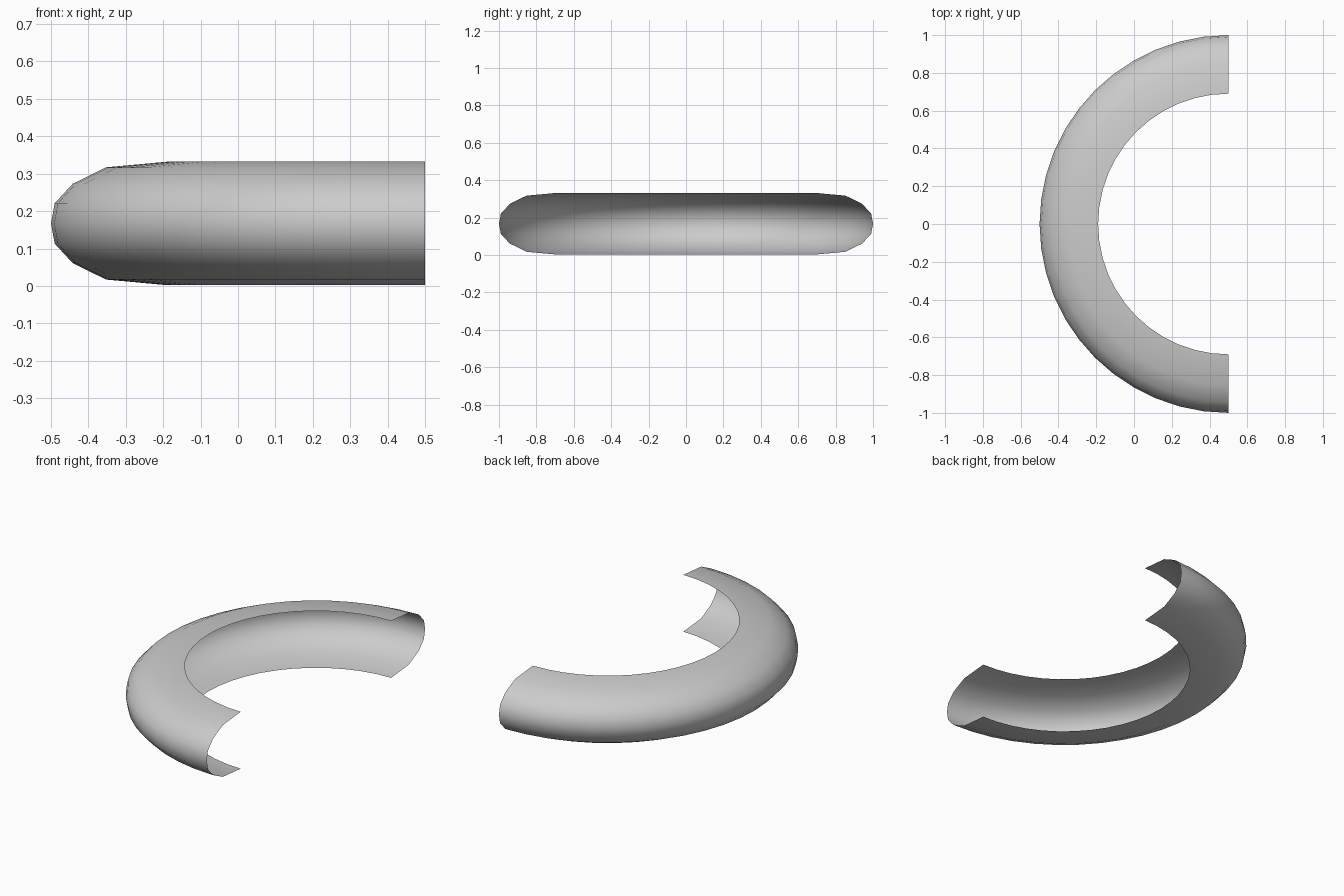
import bpy
import bmesh
from math import pi
from mathutils import Matrix, Vector

cube = bpy.data.objects.get("Cube")
if cube:
    bpy.data.objects.remove(cube, do_unlink=True)

MID_Z = 0.167
STEPS = 24
CENTRE = Vector((0.5, 0, 0))

# Light grey material
grey = bpy.data.materials.new("light_grey")
grey.use_nodes = True
grey.diffuse_color = (0.6, 0.6, 0.6, 1)
grey.node_tree.nodes["Principled BSDF"].inputs["Base Color"].default_value = grey.diffuse_color

# Cross-section: radius and height above the middle, mirrored below it
upper = [(0.69, 0.165), (0.853, 0.15), (0.942, 0.106), (0.99, 0.054)]
section = upper + [(1.0, 0)] + [(r, -h) for r, h in reversed(upper)]

# Thin open shell swept through half a turn
bm = bmesh.new()
verts = [bm.verts.new((CENTRE.x, r, MID_Z + h)) for r, h in section]
edges = [bm.edges.new(pair) for pair in zip(verts, verts[1:])]
bmesh.ops.spin(bm, geom=verts + edges, cent=CENTRE, axis=(0, 0, 1),
               angle=pi, steps=STEPS, use_duplicate=False)

# Point all faces away from the core of the tube
for face in bm.faces:
    mid = face.calc_center_median()
    spoke = Vector((mid.x - CENTRE.x, mid.y, 0)).normalized()
    core = CENTRE + spoke * 0.69 + Vector((0, 0, MID_Z))
    face.normal_update()
    if face.normal.dot(mid - core) < 0:
        face.normal_flip()
    face.smooth = True

mesh = bpy.data.meshes.new("half_ring_shell")
bm.to_mesh(mesh)
bm.free()
mesh.materials.append(grey)
shell = bpy.data.objects.new("half_ring_shell", mesh)
bpy.context.collection.objects.link(shell)
